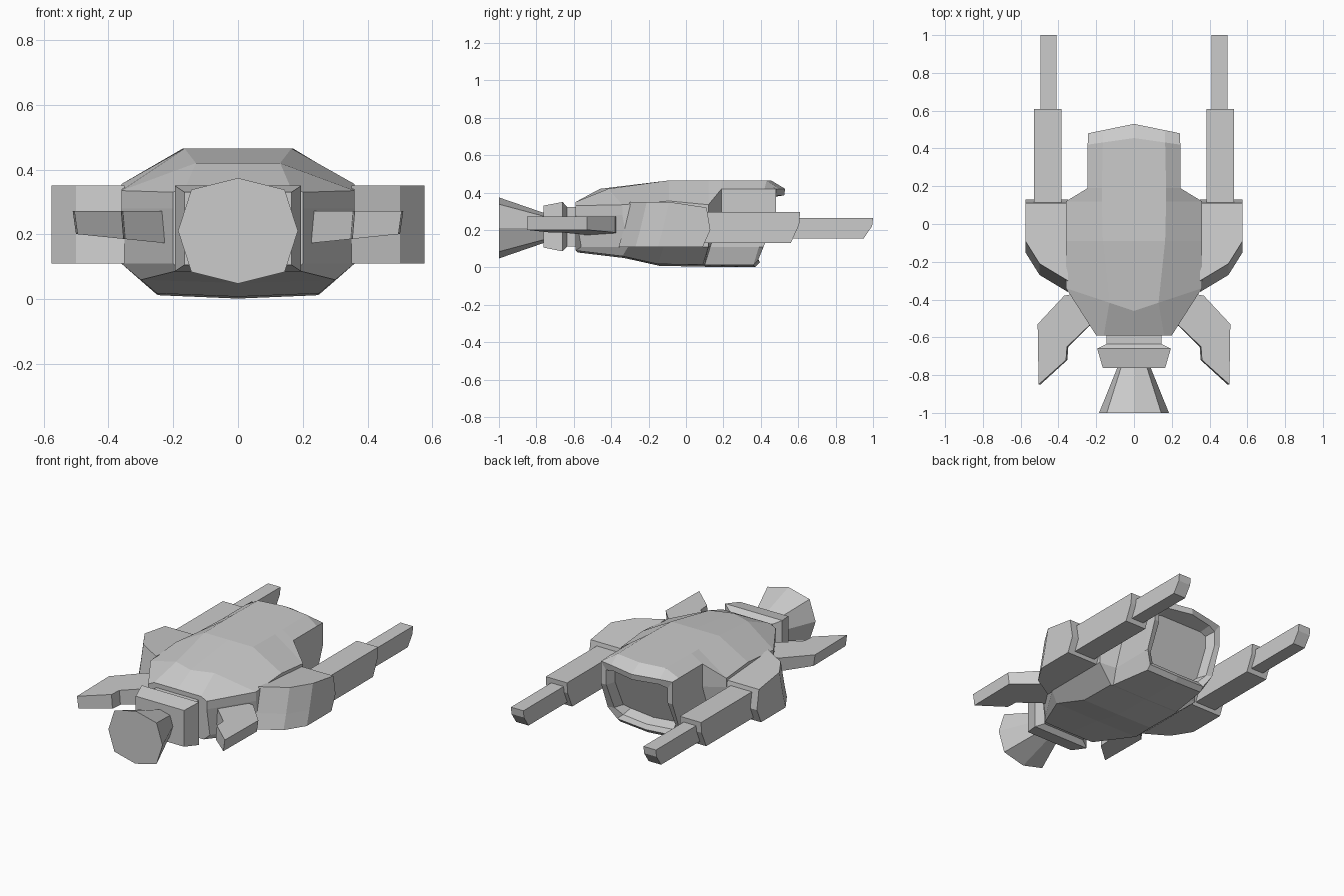
import bpy, bmesh
from math import sin, cos, pi

if "Cube" in bpy.data.objects:
    bpy.data.objects.remove(bpy.data.objects["Cube"])


def loft(name, rings, mirror=False):
    """Skin a list of equal-length closed rings and cap both ends."""
    bm = bmesh.new()
    vs = [[bm.verts.new(p) for p in r] for r in rings]
    n = len(rings[0])
    for a, b in zip(vs, vs[1:]):
        for i in range(n):
            j = (i + 1) % n
            bm.faces.new((a[i], a[j], b[j], b[i]))
    bm.faces.new(vs[0][::-1])
    bm.faces.new(vs[-1])
    bmesh.ops.recalc_face_normals(bm, faces=bm.faces)
    me = bpy.data.meshes.new(name)
    bm.to_mesh(me)
    bm.free()
    ob = bpy.data.objects.new(name, me)
    bpy.context.collection.objects.link(ob)
    if mirror:
        ob.modifiers.new("Mirror", 'MIRROR')
    return ob


def section(y, y_low, w_top, w, w_low, z_top, z_side, z_low, peak):
    """Chamfered hull section; the upper edge is swept by peak at the centre."""
    half = [(0, y + peak, z_top), (w_top, y + peak * (1 - w_top / w), z_top),
            (w, y, z_side), (w, y, .28), (w, y_low + .03, .11),
            (w_low, y_low, z_low), (0, y_low + .01, max(z_low - .01, .001))]
    return half + [(-px, py, pz) for px, py, pz in half[-2:0:-1]]


# Hull: tail, waist, shoulders, step to the nose, rim and recessed bay
loft("hull", [section(*s) for s in (
    (-.59, -.59, .16, .2, .18, .35, .33, .09, 0),
    (-.34, -.34, .13, .36, .3, .42, .335, .06, -.12),
    (-.09, -.15, .165, .36, .25, .465, .355, .018, 0),
    (.12, .09, .17, .36, .25, .465, .335, .014, 0),
    (.19, .1, .17, .245, .24, .465, .42, .012, 0),
    (.42, .36, .165, .245, .2, .465, .42, .012, .035),
    (.48, .385, .165, .244, .2, .42, .418, .038, .05),
    (.478, .37, .16, .21, .17, .385, .37, .065, .047),
    (.42, .31, .15, .19, .16, .37, .355, .085, 0))])

# Shoulder pods: one plan outline, raked back and bulged by level
plan = [(.35, -.3), (.5, -.21), (.575, -.09), (.575, .11), (.35, .11)]


def pod_level(z, back, front, dip):
    return [(x, y + (front if y > 0 else back), z - (dip if y > 0 else 0))
            for x, y in plan]


loft("shoulder_pod", [pod_level(.35, 0, 0, .03), pod_level(.2, -.035, .02, 0),
                      pod_level(.11, -.06, -.02, 0)], True)


# Twin guns: housing and thinner barrel, with the lower muzzle edge cut back
def gun(name, x0, x1, y0, y1, z0, z1):
    side = [(y0, z0), (y0, z1), (y1, z1), (y1 - .005, z0 + .6 * (z1 - z0)), (y1 - .05, z0)]
    loft(name, [[(x, y, z) for y, z in side] for x in (x0, x1)], True)


gun("gun_housing", .385, .53, .05, .61, .13, .295)
gun("gun_barrel", .41, .495, .55, 1, .155, .265)

# Swept rear fins, thinner toward the outside
fin = [(.23, -.53), (.32, -.37), (.37, -.38), (.51, -.53),
       (.505, -.85), (.36, -.72), (.355, -.65)]
loft("rear_fin", [[(x, y, .272) for x, y in fin],
                  [(x * .98, y, .15 + .1 * x) for x, y in fin]], True)

# Engine neck and collar: half width, y, half height
loft("engine_collar", [
    [(sx * w, y, .218 + sz * h) for sx, sz in ((-1, -1), (1, -1), (1, 1), (-1, 1))]
    for w, y, h in ((.145, -.57, .105), (.145, -.635, .105),
                    (.195, -.66, .132), (.165, -.762, .112))])


# Eight-sided exhaust nozzle, flaring to the back
def octagon(y, rx, rz):
    ring = []
    for i in range(8):
        r = 1 + .1 * (i % 2)
        ring.append((r * rx * sin(i * pi / 4), y, .211 + r * rz * cos(i * pi / 4)))
    return ring


loft("exhaust_nozzle", [octagon(-.75, .084, .077), octagon(-1, .185, .163)])
